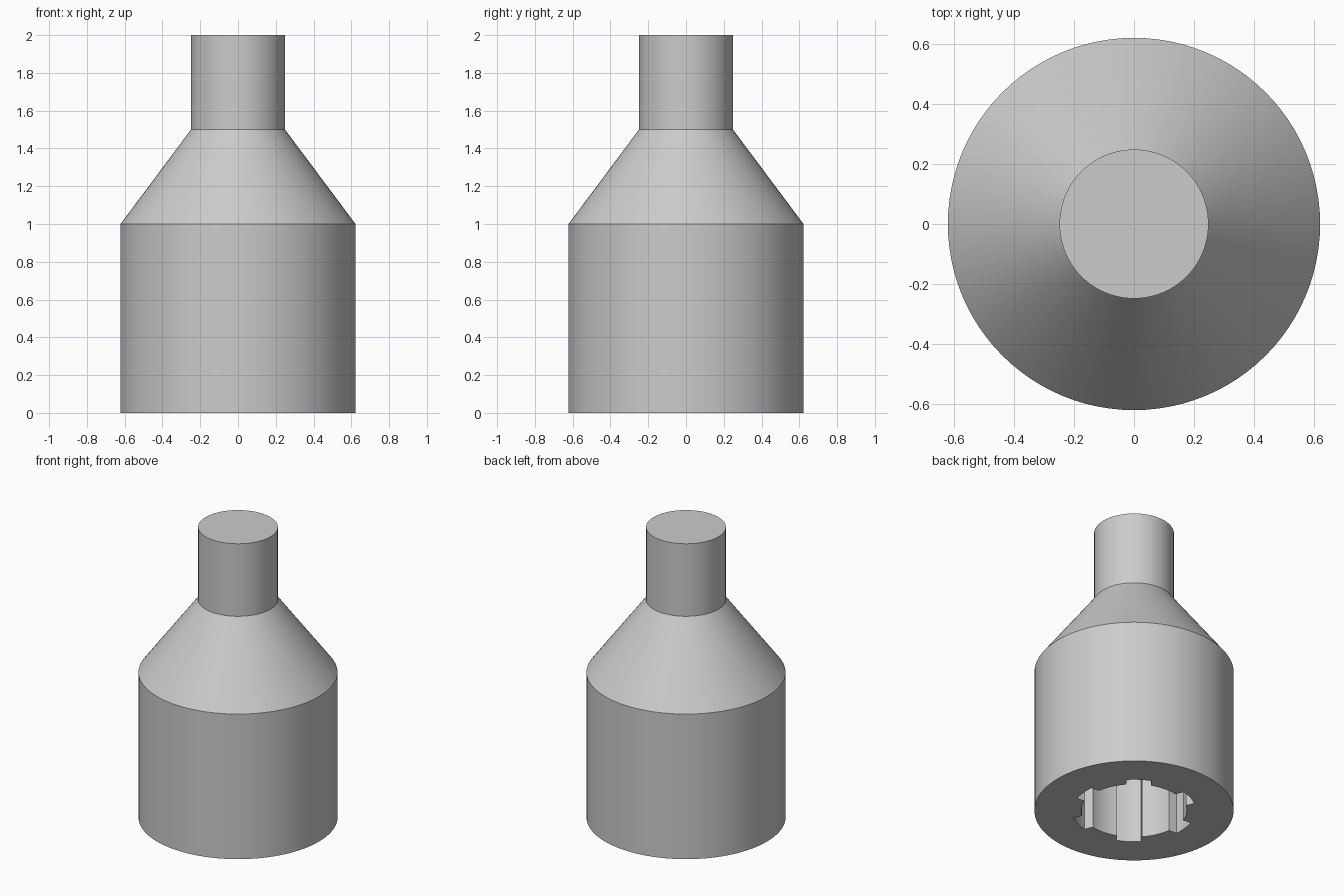
import bpy, bmesh, math

cube = bpy.data.objects.get("Cube")
if cube:
    bpy.data.objects.remove(cube, do_unlink=True)

SEGMENTS = 96
BODY_R, SHAFT_R = 0.622, 0.249
LAND_R, SLOT_R, SLOT_HALF = 0.33, 0.387, 0.078
SLOTS, SLOT_TURN, SOCKET_TOP = 6, math.radians(55), 1.0

steel = bpy.data.materials.new("steel grey")
steel.use_nodes = True
colour = (0.6, 0.6, 0.6, 1)
steel.diffuse_color = colour
steel.node_tree.nodes["Principled BSDF"].inputs["Base Color"].default_value = colour


def make_object(name, bm):
    bmesh.ops.recalc_face_normals(bm, faces=bm.faces)
    mesh = bpy.data.meshes.new(name)
    bm.to_mesh(mesh)
    bm.free()
    mesh.materials.append(steel)
    obj = bpy.data.objects.new(name, mesh)
    bpy.context.collection.objects.link(obj)
    return obj


def polar(radius, angle):
    return radius * math.cos(angle), radius * math.sin(angle)


def loft(name, outlines):
    """Skin stacked outlines of equal point count and cap both ends."""
    bm = bmesh.new()
    rings = [[bm.verts.new((x, y, z)) for x, y in pts] for z, pts in outlines]
    for low, high in zip(rings, rings[1:]):
        n = len(low)
        for i in range(n):
            j = (i + 1) % n
            bm.faces.new((low[i], low[j], high[j], high[i]))
    bm.faces.new(rings[0][::-1])
    bm.faces.new(rings[-1])
    return make_object(name, bm)


def circle(radius):
    return [polar(radius, math.tau * i / SEGMENTS) for i in range(SEGMENTS)]


def spline_outline():
    """Round bore with parallel-sided keyways around it."""
    points = []
    step = math.tau / SLOTS
    outer = math.asin(SLOT_HALF / SLOT_R)
    inner = math.asin(SLOT_HALF / LAND_R)
    for k in range(SLOTS):
        mid = SLOT_TURN + k * step
        for i in range(7):
            points.append(polar(SLOT_R, mid - outer + 2 * outer * i / 6))
        for i in range(9):
            points.append(polar(LAND_R, mid + inner + (step - 2 * inner) * i / 8))
    return points


# Body, tapered shoulder and shaft
adapter = loft("splined_adapter", [
    (0, circle(BODY_R)),
    (1.0, circle(BODY_R)),
    (1.5, circle(SHAFT_R)),
    (2.0, circle(SHAFT_R)),
])

# Splined socket cut up from the underside
outline = spline_outline()
cutter = loft("socket_cutter", [(-0.1, outline), (SOCKET_TOP, outline)])
cutter.hide_render = True

cut = adapter.modifiers.new("socket", 'BOOLEAN')
cut.operation = 'DIFFERENCE'
cut.solver = 'EXACT'
cut.object = cutter

bpy.ops.object.select_all(action='DESELECT')
adapter.select_set(True)
bpy.context.view_layer.objects.active = adapter
bpy.ops.object.modifier_apply(modifier=cut.name)
bpy.data.objects.remove(cutter, do_unlink=True)
bpy.ops.object.shade_smooth_by_angle(angle=math.radians(30))
